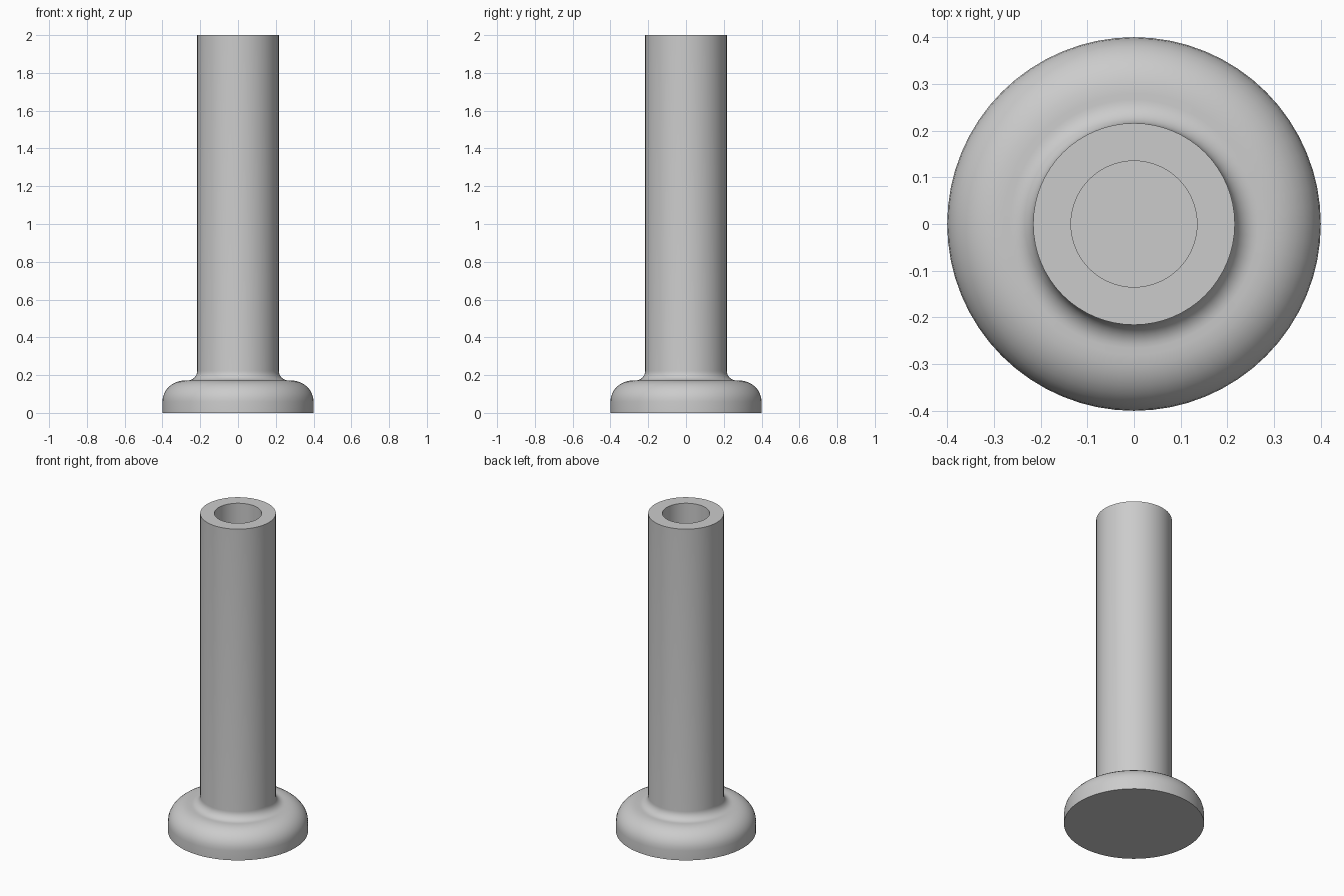
import bpy, bmesh, math

cube = bpy.data.objects.get("Cube")
if cube:
    bpy.data.objects.remove(cube, do_unlink=True)

SIDES = 64
grey = bpy.data.materials.new("plain_grey")
grey.use_nodes = True
colour = (0.6, 0.6, 0.6, 1)
grey.diffuse_color = colour
grey.node_tree.nodes["Principled BSDF"].inputs["Base Color"].default_value = colour


def arc(cx, cz, rx, rz, start, end, steps=8):
    """Points of an elliptical arc in the radius-height plane."""
    angles = [math.radians(start + (end - start) * i / steps) for i in range(steps + 1)]
    return [(cx + rx * math.cos(a), cz + rz * math.sin(a)) for a in angles]


def lathe(name, profile):
    """Spin a radius-height profile around z; radius 0 closes the ends."""
    bm = bmesh.new()
    verts = [bm.verts.new((r, 0, z)) for r, z in profile]
    edges = [bm.edges.new(pair) for pair in zip(verts, verts[1:])]
    bmesh.ops.spin(bm, geom=verts + edges, cent=(0, 0, 0), axis=(0, 0, 1),
                   angle=math.tau, steps=SIDES, use_duplicate=False)
    bmesh.ops.remove_doubles(bm, verts=bm.verts, dist=0.0001)
    bmesh.ops.recalc_face_normals(bm, faces=bm.faces)
    mesh = bpy.data.meshes.new(name)
    bm.to_mesh(mesh)
    bm.free()
    obj = bpy.data.objects.new(name, mesh)
    bpy.context.collection.objects.link(obj)
    mesh.materials.append(grey)
    bpy.ops.object.select_all(action="DESELECT")
    bpy.context.view_layer.objects.active = obj
    obj.select_set(True)
    bpy.ops.object.shade_smooth_by_angle(angle=math.radians(35))
    return obj


# Rounded foot, concave fillet, straight tube and blind bore in one skin
foot = [(0, 0), (0.4, 0)] + arc(0.28, 0.06, 0.12, 0.112, 0, 90)
fillet = arc(0.266, 0.222, 0.05, 0.05, 270, 180)
tube = [(0.216, 2), (0.135, 2)]
bore = [(0.135, 0.2), (0, 0.2)]
lathe("hollow_post_with_rounded_foot", foot + fillet + tube + bore)
